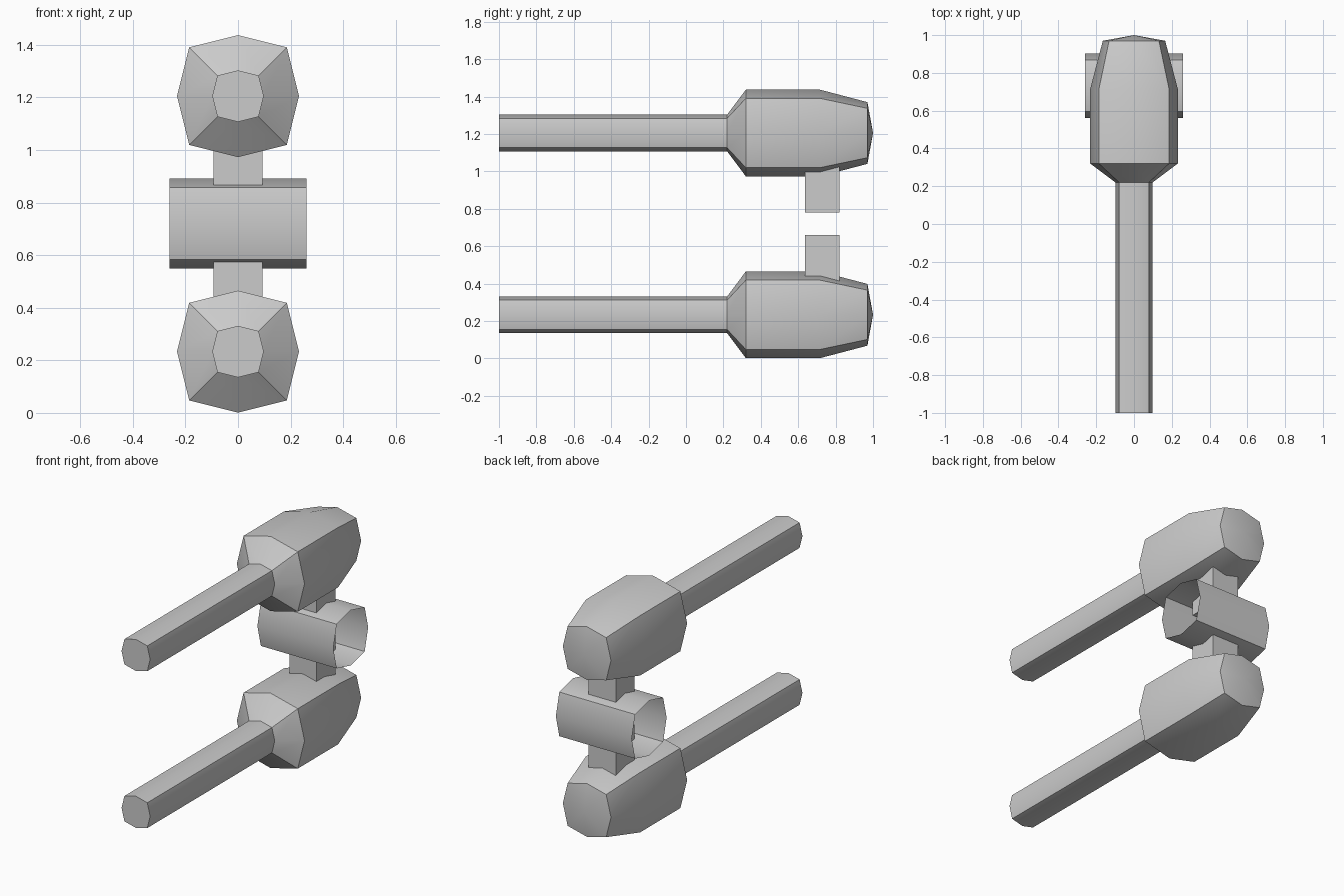
import bpy, bmesh, math
from mathutils import Vector

if "Cube" in bpy.data.objects:
    bpy.data.objects.remove(bpy.data.objects["Cube"])

# Squarish octagon of unit radius: axis points at 1, diagonal points at 0.8
OCT = [(1, 0), (.8, .8), (0, 1), (-.8, .8), (-1, 0), (-.8, -.8), (0, -1), (-.8 * -1, -.8)]


def finish(bm, name):
    bmesh.ops.recalc_face_normals(bm, faces=bm.faces)
    mesh = bpy.data.meshes.new(name)
    bm.to_mesh(mesh)
    bm.free()
    ob = bpy.data.objects.new(name, mesh)
    bpy.context.collection.objects.link(ob)
    bpy.ops.object.select_all(action='DESELECT')
    ob.select_set(True)
    bpy.context.view_layer.objects.active = ob
    bpy.ops.object.shade_smooth_by_angle(angle=math.radians(30))
    return ob


def loft(name, profile, axis, centre, cap_start=False, tip=None):
    """Sweep the octagon along x or y through (position, radius) rings."""
    def place(p, u, v):
        off = Vector((p, u, v)) if axis == 'X' else Vector((u, p, v))
        return off + Vector(centre)
    bm = bmesh.new()
    rings = [[bm.verts.new(place(p, r * u, r * v)) for u, v in OCT] for p, r in profile]
    for a, b in zip(rings, rings[1:]):
        for i in range(8):
            j = (i + 1) % 8
            bm.faces.new((a[i], a[j], b[j], b[i]))
    if cap_start:
        bm.faces.new(rings[0])
    if tip is not None:
        t = bm.verts.new(place(tip, 0, 0))
        for i in range(8):
            bm.faces.new((rings[-1][i], rings[-1][(i + 1) % 8], t))
    return finish(bm, name)


def box(name, lo, hi):
    bm = bmesh.new()
    bmesh.ops.create_cube(bm, size=1)
    for v in bm.verts:
        v.co = [l + (c + .5) * (h - l) for l, h, c in zip(lo, hi, v.co)]
    return finish(bm, name)


# Two barrels, each with its flared rear housing and shallow pointed back
barrel_profile = [(-1, .098), (.22, .098), (.32, .232), (.715, .232), (.97, .165)]
for label, z in (("lower", .233), ("upper", 1.205)):
    loft(label + "_barrel", barrel_profile, 'Y', (0, 0, z), cap_start=True, tip=1.0)

# Open mounting sleeve running across between the housings
loft("mount_sleeve", [(-.26, .171), (.26, .171)], 'X', (0, .732, .72))

# Square struts joining each housing to the sleeve
for label, z0, z1 in (("lower", .40, .66), ("upper", .78, 1.04)):
    box(label + "_strut", (-.093, .635, z0), (.093, .82, z1))
